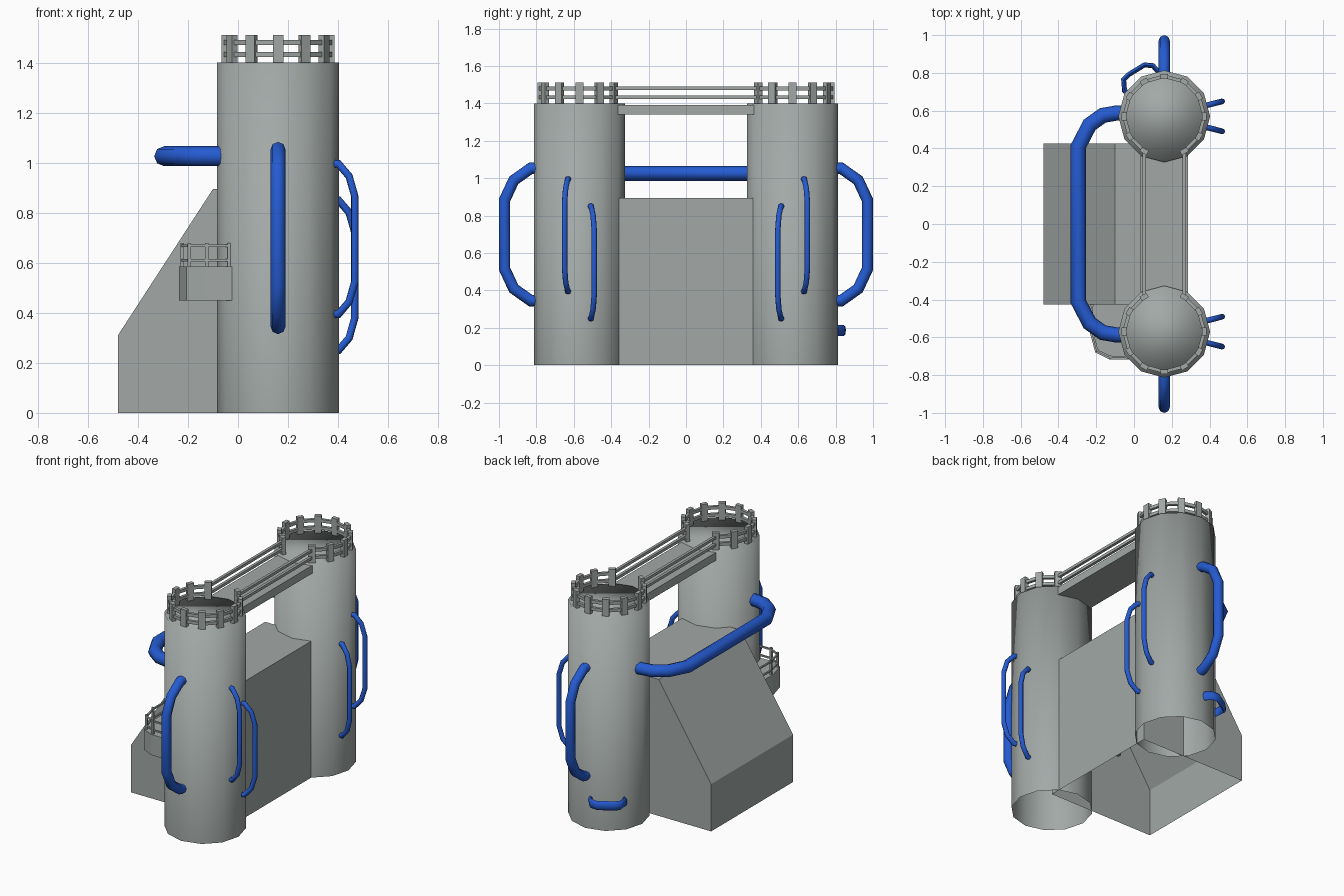
import bpy, bmesh, math
from mathutils import Vector, Matrix

if "Cube" in bpy.data.objects:
    bpy.data.objects.remove(bpy.data.objects["Cube"])

CX, CY, R, H = 0.16, 0.57, 0.243, 1.40


def material(name, col):
    m = bpy.data.materials.new(name)
    m.diffuse_color = (*col, 1)
    m.use_nodes = True
    m.node_tree.nodes["Principled BSDF"].inputs["Base Color"].default_value = m.diffuse_color
    return m


GREY = material("concrete_grey", (0.36, 0.395, 0.385))
BLUE = material("pipe_blue", (0.018, 0.105, 0.64))


def finish(name, bm, mat, smooth=None):
    bmesh.ops.recalc_face_normals(bm, faces=bm.faces)
    me = bpy.data.meshes.new(name)
    bm.to_mesh(me)
    bm.free()
    ob = bpy.data.objects.new(name, me)
    bpy.context.collection.objects.link(ob)
    me.materials.append(mat)
    if smooth:
        bpy.ops.object.select_all(action='DESELECT')
        ob.select_set(True)
        bpy.context.view_layer.objects.active = ob
        bpy.ops.object.shade_smooth_by_angle(angle=math.radians(smooth))
    return ob


def beam(bm, a, b, w, h):
    """Box running from a to b: w wide, h deep."""
    a, b = Vector(a), Vector(b)
    d = b - a
    x = d.normalized()
    up = Vector((0, 0, 1)) if abs(x.z) < 0.9 else Vector((0, 1, 0))
    y = up.cross(x).normalized()
    z = x.cross(y)
    rot = Matrix((x, y, z)).transposed().to_4x4()
    mat = Matrix.Translation((a + b) / 2) @ rot @ Matrix.Diagonal((d.length, w, h, 1))
    bmesh.ops.create_cube(bm, size=1, matrix=mat)


def prism(bm, pts, offset, caps=True):
    """Extrude a closed outline by an offset vector."""
    lo = [bm.verts.new(p) for p in pts]
    hi = [bm.verts.new(Vector(p) + Vector(offset)) for p in pts]
    n = len(pts)
    sides = [bm.faces.new((lo[i], lo[(i + 1) % n], hi[(i + 1) % n], hi[i])) for i in range(n)]
    if caps:
        bm.faces.new(lo[::-1])
        bm.faces.new(hi)
    return sides


def pipe(name, pts, normal, ru, rv, sides=8):
    """Sweep an elliptical section along a flat path lying across 'normal'."""
    bm = bmesh.new()
    pts, n = [Vector(p) for p in pts], Vector(normal).normalized()
    rings = []
    for i, p in enumerate(pts):
        t0 = (p - pts[i - 1]).normalized() if i else None
        t1 = (pts[i + 1] - p).normalized() if i < len(pts) - 1 else None
        t = ((t0 or t1) + (t1 or t0)).normalized()
        k = 1 / max(0.6, t.dot(t0 or t1))
        s = n.cross(t)
        rings.append([bm.verts.new(p + s * ru * k * math.cos(a) + n * rv * math.sin(a))
                      for a in (2 * math.pi * j / sides for j in range(sides))])
    for r0, r1 in zip(rings, rings[1:]):
        for j in range(sides):
            bm.faces.new((r0[j], r0[(j + 1) % sides], r1[(j + 1) % sides], r1[j]))
    bm.faces.new(rings[0])
    bm.faces.new(rings[-1])
    finish(name, bm, BLUE, 50)


def loop_path(cx, cy, ang, r0, r1, z0, z1, bend):
    """Handle shaped path standing out from a tower at one angle."""
    d = r1 - r0
    prof = [(r0 - 0.06, z1), (r0, z1), (r0 + d * .65, z1 - bend * .38), (r1, z1 - bend),
            (r1, z0 + bend), (r0 + d * .65, z0 + bend * .38), (r0, z0), (r0 - 0.06, z0)]
    return [(cx + r * math.cos(ang), cy + r * math.sin(ang), z) for r, z in prof]


for side, tag in ((-1, "front"), (1, "back")):
    cy = side * CY
    # twelve sided tower, open underneath, smooth over the cap
    bm = bmesh.new()
    bmesh.ops.create_cone(bm, cap_ends=True, segments=12, radius1=R, radius2=R, depth=H,
                          matrix=Matrix.Translation((CX, cy, H / 2)))
    bmesh.ops.delete(bm, geom=[f for f in bm.faces if f.calc_center_median().z < 0.01],
                     context='FACES')
    finish(tag + "_tower", bm, GREY, 180)

    # tower railing, open toward the bridge
    bm = bmesh.new()
    pr = 0.212
    ring = [math.radians(90 * side + 30 * k) for k in range(-5, 6)]
    pos = [(CX + pr * math.cos(a), cy + pr * math.sin(a)) for a in ring]
    for a, (x, y) in zip(ring, pos):
        m = (Matrix.Translation((x, y, 1.455)) @ Matrix.Rotation(a, 4, 'Z')
             @ Matrix.Diagonal((0.026, 0.042, 0.112, 1)))
        bmesh.ops.create_cube(bm, size=1, matrix=m)
    for p, q in zip(pos, pos[1:]):
        for z in (1.432, 1.48):
            beam(bm, (*p, z), (*q, z), 0.018, 0.02)
    finish(tag + "_tower_railing", bm, GREY)

    # large outer handle pipe
    pipe(tag + "_side_pipe", loop_path(CX, cy, side * math.pi / 2, 0.26, 0.40, 0.345, 1.053, 0.17),
         (1, 0, 0), 0.03, 0.03)
    # two thin pipes facing right
    for name, a, z0, z1 in (("high", 14.5, 0.395, 0.995), ("low", -14.5, 0.25, 0.85)):
        a = math.radians(a) * side
        pipe(f"{tag}_{name}_thin_pipe", loop_path(CX, cy, a, 0.25, 0.317, z0, z1, 0.13),
             (-math.sin(a), math.cos(a), 0), 0.015, 0.015)

# bridge deck
bm = bmesh.new()
beam(bm, (CX, -0.37, 1.366), (CX, 0.37, 1.366), 0.25, 0.052)
finish("bridge_deck", bm, GREY)

# bridge rails
bm = bmesh.new()
for dx in (-0.106, 0.106):
    for z in (1.432, 1.48):
        beam(bm, (CX + dx, -0.386, z), (CX + dx, 0.386, z), 0.018, 0.018)
finish("bridge_rails", bm, GREY)

# sloped central block, open underneath
bm = bmesh.new()
outline = [(-0.48, 0), (-0.48, 0.31), (-0.10, 0.895), (0.28, 0.895), (0.28, 0)]
faces = prism(bm, [(x, -0.425, z) for x, z in outline], (0, 0.85, 0))
bmesh.ops.delete(bm, geom=[faces[-1]], context='FACES')
finish("central_block", bm, GREY)

# balcony on the front side
foot = [(-0.235, -0.40), (-0.235, -0.57), (-0.205, -0.68), (-0.13, -0.717), (-0.02, -0.717),
        (0.02, -0.66), (0.02, -0.40)]
bm = bmesh.new()
prism(bm, [(x, y, 0.45) for x, y in foot], (0, 0, 0.135))
finish("balcony", bm, GREY)

# balcony railing
bm = bmesh.new()
rail = [(-0.222, -0.43), (-0.222, -0.565), (-0.195, -0.67), (-0.125, -0.704), (-0.035, -0.704)]
for x, y in rail:
    beam(bm, (x, y, 0.58), (x, y, 0.68), 0.014, 0.014)
for p, q in zip(rail, rail[1:]):
    for z in (0.61, 0.668):
        beam(bm, (*p, z), (*q, z), 0.01, 0.01)
finish("balcony_railing", bm, GREY)

# thick pipe linking the towers on the left
half = [(0.0, 0.588), (-0.09, 0.588), (-0.165, 0.575), (-0.235, 0.525), (-0.295, 0.41)]
path = half + [(x, -y) for x, y in reversed(half)]
pipe("link_pipe", [(x, y, 1.026) for x, y in path], (0, 0, 1), 0.04, 0.04)

# short flattened pipe low on the back tower
low = [(0.0, 0.67), (-0.05, 0.705), (-0.055, 0.765), (-0.03, 0.79), (0.055, 0.842),
       (0.10, 0.838), (0.15, 0.78)]
pipe("low_back_pipe", [(x, y, 0.186) for x, y in low], (0, 0, 1), 0.013, 0.03)
